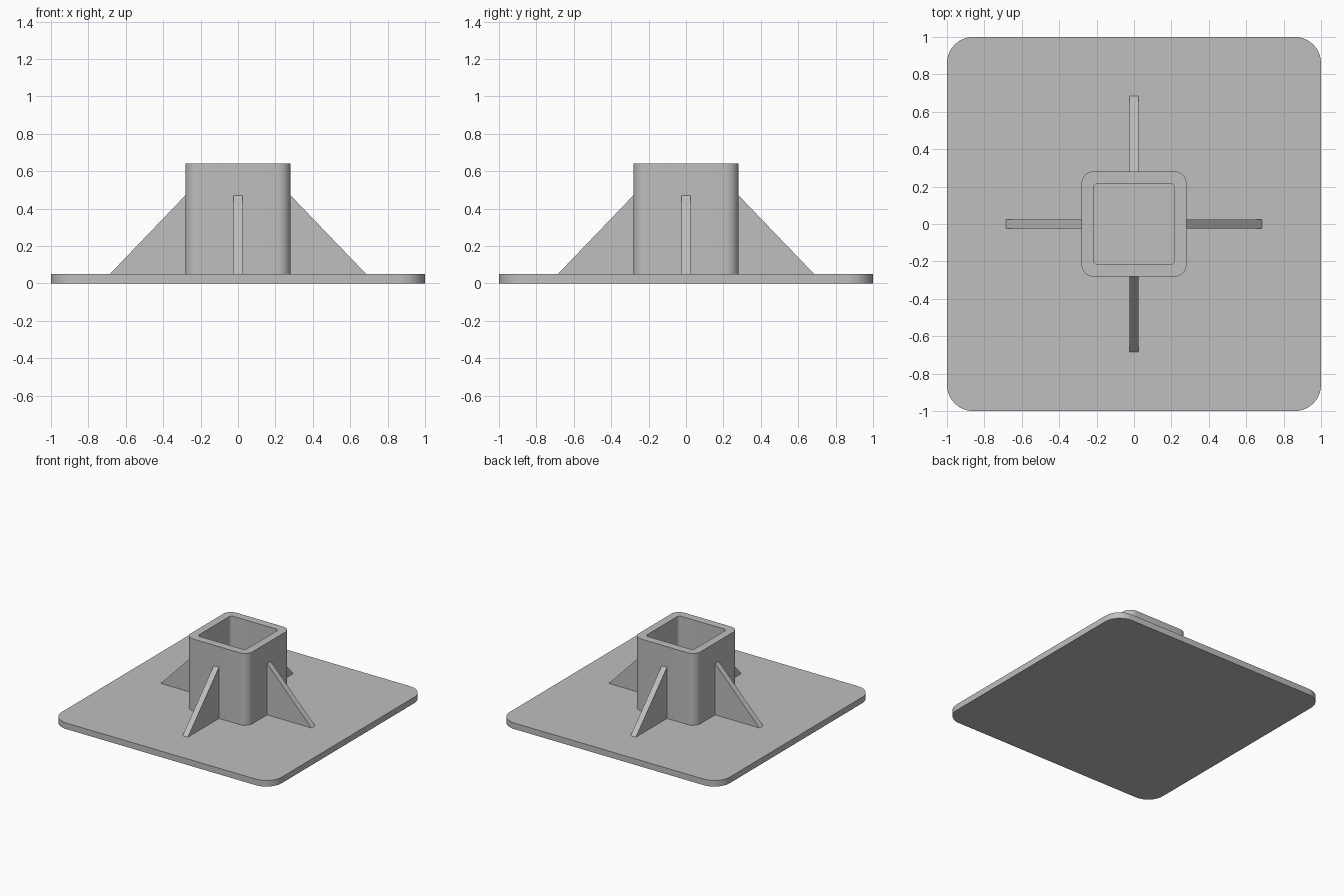
import bpy, bmesh, math

if "Cube" in bpy.data.objects:
    bpy.data.objects.remove(bpy.data.objects["Cube"])

steel = bpy.data.materials.new("grey_steel")
steel.diffuse_color = (0.52, 0.52, 0.52, 1)
steel.use_nodes = True
steel.node_tree.nodes["Principled BSDF"].inputs["Base Color"].default_value = steel.diffuse_color


def rounded_square(half, radius, steps=10):
    """Counter-clockwise outline of a square with rounded corners."""
    pts = []
    for q in range(4):
        mid = math.radians(45 + 90 * q)
        cx = math.copysign(half - radius, math.cos(mid))
        cy = math.copysign(half - radius, math.sin(mid))
        for i in range(steps + 1):
            a = math.radians(90 * (q + i / steps))
            pts.append((cx + radius * math.cos(a), cy + radius * math.sin(a)))
    return pts


def finish(name, bm):
    bmesh.ops.recalc_face_normals(bm, faces=bm.faces)
    mesh = bpy.data.meshes.new(name)
    bm.to_mesh(mesh)
    bm.free()
    mesh.materials.append(steel)
    obj = bpy.data.objects.new(name, mesh)
    bpy.context.collection.objects.link(obj)
    bpy.ops.object.select_all(action='DESELECT')
    obj.select_set(True)
    bpy.context.view_layer.objects.active = obj
    bpy.ops.object.shade_smooth_by_angle(angle=math.radians(30))
    return obj


def ring(bm, outline, z):
    return [bm.verts.new((x, y, z)) for x, y in outline]


def bridge(bm, a, b):
    for i in range(len(a)):
        j = (i + 1) % len(a)
        bm.faces.new((a[i], a[j], b[j], b[i]))


# Base plate with rounded corners
PLATE_TOP = 0.05
bm = bmesh.new()
outline = rounded_square(1.0, 0.14)
low, high = ring(bm, outline, 0), ring(bm, outline, PLATE_TOP)
bridge(bm, low, high)
bm.faces.new(low)
bm.faces.new(high)
finish("base_plate", bm)

# Hollow square post socket, open at the top
bm = bmesh.new()
outer, inner = rounded_square(0.282, 0.07), rounded_square(0.217, 0.025)
loops = [ring(bm, outer, PLATE_TOP), ring(bm, outer, 0.64),
         ring(bm, inner, 0.64), ring(bm, inner, PLATE_TOP)]
for k in range(4):
    bridge(bm, loops[k], loops[(k + 1) % 4])
finish("post_socket", bm)

# Four triangular gussets around the socket
profile = [(0.28, PLATE_TOP), (0.685, PLATE_TOP), (0.28, 0.472)]
for k in range(4):
    bm = bmesh.new()
    sides = [[bm.verts.new((x, y, z)) for x, z in profile] for y in (-0.024, 0.024)]
    bridge(bm, *sides)
    for side in sides:
        bm.faces.new(side)
    gusset = finish(f"gusset_{k + 1}", bm)
    gusset.rotation_euler.z = math.radians(90 * k)
